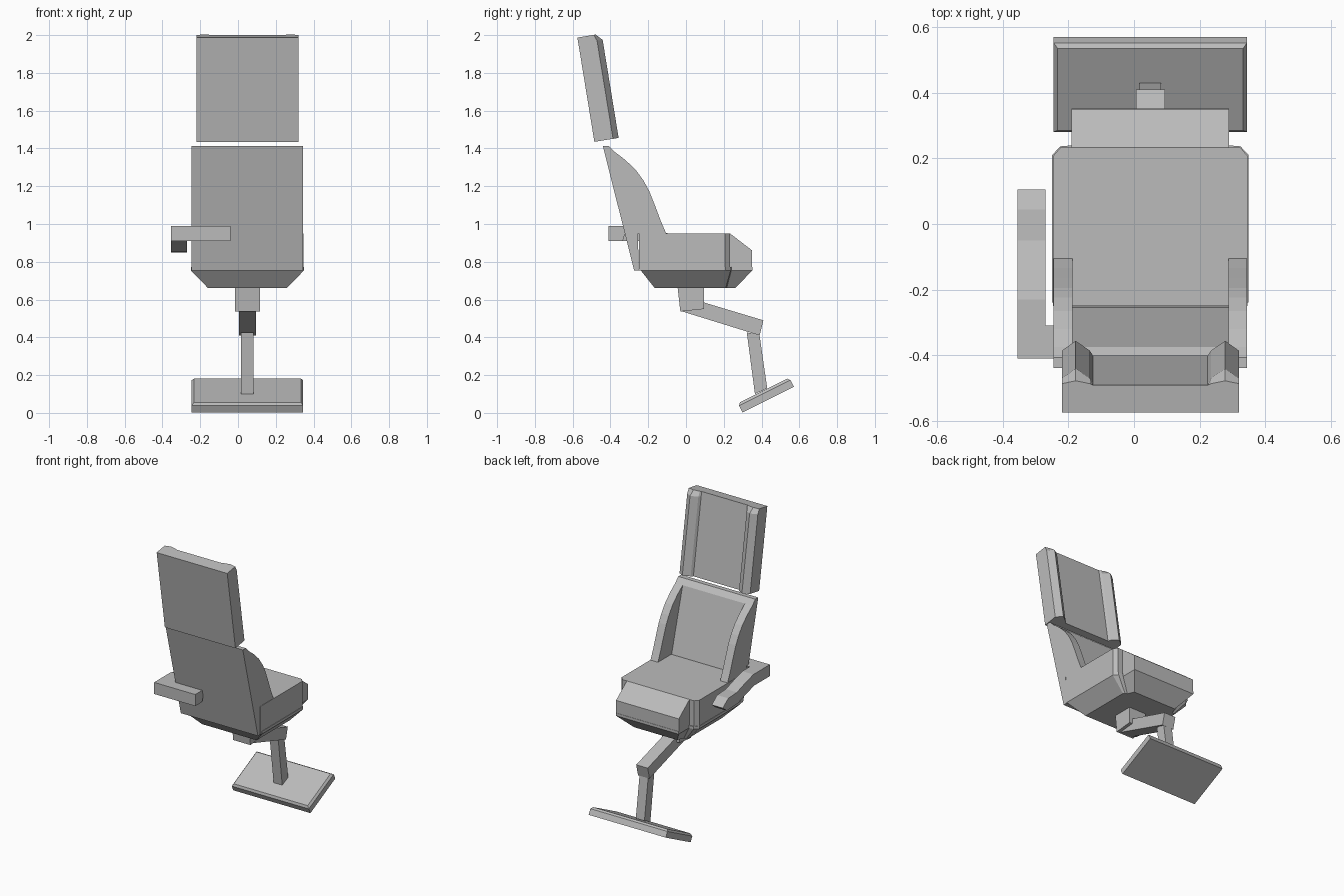
import bpy
import bmesh
from mathutils import Vector

cube = bpy.data.objects.get("Cube")
if cube:
    bpy.data.objects.remove(cube)

grey = bpy.data.materials.new("seat grey")
grey.use_nodes = True
grey.diffuse_color = (0.5, 0.5, 0.5, 1)
grey.node_tree.nodes["Principled BSDF"].inputs["Base Color"].default_value = (0.5, 0.5, 0.5, 1)

MID = 0.05  # the chair sits a little to one side of the lever


def loft(name, rings):
    """Closed solid through matching rings of 3D points."""
    bm = bmesh.new()
    loops = [[bm.verts.new(p) for p in ring] for ring in rings]
    n = len(loops[0])
    for a, b in zip(loops, loops[1:]):
        for i in range(n):
            j = (i + 1) % n
            bm.faces.new((a[i], a[j], b[j], b[i]))
    bm.faces.new(loops[0][::-1])
    bm.faces.new(loops[-1])
    bmesh.ops.recalc_face_normals(bm, faces=bm.faces)
    mesh = bpy.data.meshes.new(name)
    bm.to_mesh(mesh)
    bm.free()
    mesh.materials.append(grey)
    obj = bpy.data.objects.new(name, mesh)
    bpy.context.collection.objects.link(obj)
    return obj


def prism(name, profile, x0, x1):
    """Side profile of (y, z) points extruded across x."""
    return loft(name, [[(x, y, z) for y, z in profile] for x in (x0, x1)])


def plan(half, z):
    """Symmetric outline from its right half, at height z."""
    full = half + [(-x, y) for x, y in reversed(half)]
    return [(MID + x, y, z) for x, y in full]


# Seat cushion with clipped front corners, and sloping front cushion
seat_half = [(0.297, -0.25), (0.297, 0.207), (0.275, 0.233)]
loft("seat", [plan(seat_half, 0.755), plan(seat_half, 0.95)])
prism("seat_front", [(0.22, 0.765), (0.35, 0.765), (0.35, 0.86), (0.233, 0.95), (0.22, 0.95)],
      MID - 0.24, MID + 0.24)

# Tapered seat base with a thin rim
rim = [(0.3, -0.24), (0.3, 0.21), (0.275, 0.237), (0.24, 0.24), (0.24, 0.352)]
base = [(0.208, -0.165), (0.208, 0.2), (0.2, 0.21), (0.185, 0.215), (0.165, 0.26)]
loft("seat_base", [plan(base, 0.66), plan(rim, 0.755), plan(rim, 0.773)])

# Backrest panel and its curved side wings
prism("backrest", [(-0.275, 0.755), (-0.25, 0.755), (-0.255, 0.95), (-0.375, 1.38),
                   (-0.408, 1.413), (-0.44, 1.413)], MID - 0.295, MID + 0.295)
wing = [(-0.255, 0.95), (-0.105, 0.95), (-0.135, 1.02), (-0.165, 1.1), (-0.195, 1.175),
        (-0.225, 1.23), (-0.265, 1.285), (-0.32, 1.338), (-0.375, 1.38)]
for side, name in ((-1, "right_wing"), (1, "left_wing")):
    prism(name, wing, MID + side * 0.295, MID + side * 0.238)

# Headrest, leaning back: panel and ridged bolsters
foot = Vector((0, -0.485, 1.435))
up = Vector((0, -0.09, 0.552))
ahead = Vector((0, 0.987, 0.161))


def lean(section, t):
    return [foot + up * t + ahead * f + Vector((MID + x, 0, 0)) for x, f in section]


panel = [(-0.27, 0), (0.27, 0), (0.27, 0.084), (-0.27, 0.084)]
loft("headrest", [lean(panel, 0), lean(panel, 1)])
for side, name in ((-1, "right_bolster"), (1, "left_bolster")):
    low = [(side * x, f) for x, f in
           ((0.27, 0.084), (0.27, 0.1), (0.228, 0.13), (0.185, 0.1), (0.175, 0.084))]
    tip = [(x, 0.084 + (f - 0.084) * 0.3) for x, f in low]
    loft(name, [lean(low, 0), lean(low, 0.94), lean(tip, 1)])

# Side lever: cross bar behind the back and a drooping arm
prism("lever_bar", [(-0.41, 0.91), (-0.335, 0.91), (-0.31, 0.99), (-0.41, 0.99)], -0.27, -0.04)
prism("lever_arm", [(-0.41, 0.91), (-0.24, 0.91), (-0.15, 0.885), (-0.06, 0.855), (0.06, 0.85),
                    (0.105, 0.885), (0.045, 0.93), (-0.05, 0.935), (-0.14, 0.965),
                    (-0.23, 0.99), (-0.41, 0.99)], -0.355, -0.27)

# Jointed support leg
prism("mount", [(-0.045, 0.67), (-0.03, 0.537), (0.095, 0.55), (0.095, 0.67)],
      MID - 0.066, MID + 0.066)
prism("upper_leg", [(-0.02, 0.537), (0.39, 0.41), (0.41, 0.49), (0.07, 0.592)],
      MID - 0.044, MID + 0.044)
prism("lower_leg", [(0.322, 0.425), (0.365, 0.1), (0.43, 0.13), (0.388, 0.42)],
      MID - 0.033, MID + 0.033)

# Tilted footplate with a bevelled top edge
origin = Vector((MID, 0.435, 0.07))
along = Vector((0, 0.894, 0.447))
normal = Vector((0, -0.447, 0.894))


def plate(hx, hy, h):
    return [origin + Vector((sx * hx, 0, 0)) + along * (sy * hy) + normal * h
            for sx, sy in ((-1, -1), (1, -1), (1, 1), (-1, 1))]


loft("footplate", [plate(0.295, 0.152, 0), plate(0.295, 0.152, 0.04), plate(0.283, 0.14, 0.054)])
